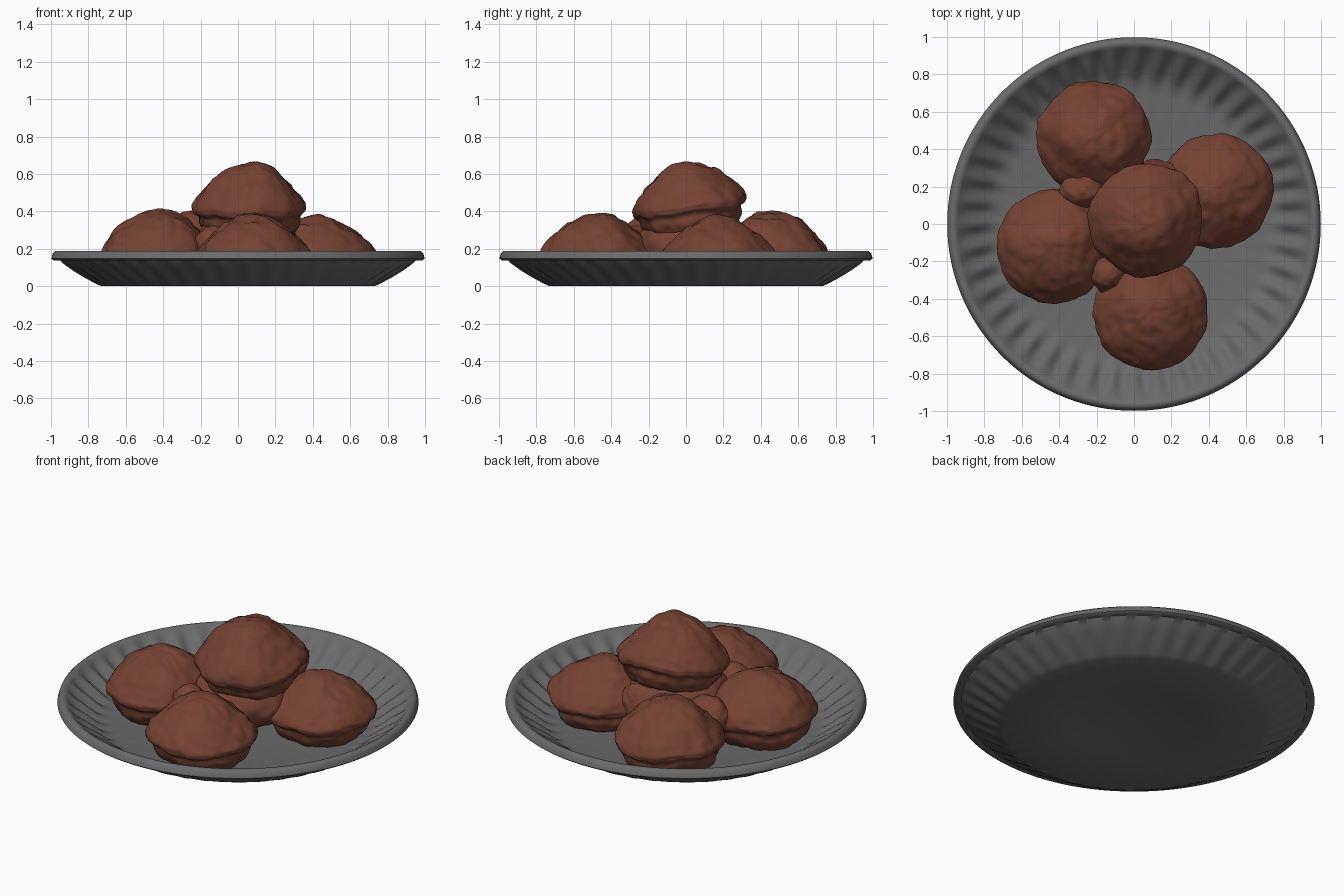
import bpy, bmesh
from math import sin, cos, pi, atan2, radians
from mathutils import Vector, Matrix, noise

cube = bpy.data.objects.get("Cube")
if cube:
    bpy.data.objects.remove(cube, do_unlink=True)


def make_material(name, color):
    mat = bpy.data.materials.new(name)
    mat.use_nodes = True
    mat.diffuse_color = color
    bsdf = mat.node_tree.nodes["Principled BSDF"]
    bsdf.inputs["Base Color"].default_value = color
    bsdf.inputs["Roughness"].default_value = 0.8
    return mat


plate_grey = make_material("plate grey", (0.145, 0.145, 0.145, 1))
chocolate = make_material("chocolate brown", (0.18, 0.055, 0.032, 1))


def lathe(profile, segments, steps=1):
    """Revolve (radius, z) points whose two ends lie on the axis."""
    pts = []
    for a, b in zip(profile, profile[1:]):
        pts += [Vector(a).lerp(Vector(b), i / steps) for i in range(steps)]
    bm = bmesh.new()
    rings = [[bm.verts.new((r * cos(2 * pi * k / segments),
                            r * sin(2 * pi * k / segments), z))
              for k in range(segments)] for r, z in pts[1:]]
    start = bm.verts.new((0, 0, profile[0][1]))
    end = bm.verts.new((0, 0, profile[-1][1]))
    for k in range(segments):
        n = (k + 1) % segments
        bm.faces.new((start, rings[0][k], rings[0][n]))
        bm.faces.new((end, rings[-1][n], rings[-1][k]))
        for lo, hi in zip(rings, rings[1:]):
            bm.faces.new((lo[k], hi[k], hi[n], lo[n]))
    bmesh.ops.recalc_face_normals(bm, faces=bm.faces)
    return bm


def roughen(bm, seed):
    """Push the surface along its normals into a lumpy baked crust."""
    bm.normal_update()
    moves = []
    for v in bm.verts:
        p = v.co + Vector((seed, seed * 2, 0))
        amount = (0.016 * noise.noise(p * 6) + 0.009 * noise.noise(p * 14)
                  + 0.006 * noise.noise(p * 28))
        moves.append(v.normal * amount)
    for v, move in zip(bm.verts, moves):
        v.co += move


def finish(bm, name, materials, angle=60):
    mesh = bpy.data.meshes.new(name)
    bm.to_mesh(mesh)
    bm.free()
    for mat in materials:
        mesh.materials.append(mat)
    obj = bpy.data.objects.new(name, mesh)
    bpy.context.collection.objects.link(obj)
    bpy.ops.object.select_all(action='DESELECT')
    obj.select_set(True)
    bpy.context.view_layer.objects.active = obj
    bpy.ops.object.shade_smooth_by_angle(angle=radians(angle))
    return obj


# Plate: underside with a shallow recess, flared wall, rolled rim, fluted well
UNDERSIDE = [(0, 0.006), (0.34, 0.006), (0.36, 0), (0.73, 0), (0.76, 0.014),
             (0.82, 0.05), (0.88, 0.086), (0.93, 0.118), (0.955, 0.142)]
RIM = [(0.985, 0.138), (0.998, 0.148), (0.99, 0.175), (0.975, 0.189)]
WELL = [(0.955, 0.188), (0.94, 0.175), (0.91, 0.148), (0.87, 0.118),
        (0.83, 0.088), (0.79, 0.06), (0.75, 0.041), (0.70, 0.032), (0, 0.028)]
FLUTES = 44
bm = lathe(UNDERSIDE + RIM + WELL, FLUTES * 8)
inside = 0.145
for v in bm.verts:
    r = v.co.xy.length
    if 0.74 < r < 0.945:
        fade = sin(pi * (r - 0.74) / 0.205)
        wave = cos(FLUTES * atan2(v.co.y, v.co.x))
        wall_mid = 0.02 + (r - 0.74) * 0.62
        depth = 0.011 if v.co.z > wall_mid else 0.004
        v.co.z += depth * fade * wave
        v.co.xy *= 1 - depth * fade * wave
finish(bm, "plate", [plate_grey], 50)

# Muffins: domed crown, overhanging lip, tapered cup
MUFFIN = [(0, 0), (0.08, -0.014), (0.16, -0.058), (0.23, -0.115),
          (0.28, -0.175), (0.307, -0.222), (0.302, -0.25), (0.275, -0.27),
          (0.27, -0.31), (0.235, -0.37), (0, -0.37)]


def muffin(name, x, y, top, height, tilt=(0, 0), size=1.0, patch=False):
    bm = lathe(MUFFIN, 96, 4)
    bmesh.ops.smooth_vert(bm, verts=bm.verts, factor=0.5,
                          use_axis_x=True, use_axis_y=True, use_axis_z=True)
    # Wavy lip
    for v in bm.verts:
        r = v.co.xy.length
        if r > 0.15:
            v.co.z += 0.02 * noise.noise(Vector((v.co.x * 4 + x * 9, v.co.y * 4, y)))
    roughen(bm, x * 11 + y * 7)
    # Bare grey strip low on one cup
    if patch:
        for f in bm.faces:
            c = f.calc_center_median()
            if -0.36 < c.z < -0.295 and abs(atan2(c.y, c.x) - radians(38)) < 0.62:
                f.material_index = 1
    bm.transform(Matrix.Diagonal((size, size, height / 0.37, 1)))
    bm.transform(Matrix.Rotation(tilt[0], 4, 'X') @ Matrix.Rotation(tilt[1], 4, 'Y'))
    bm.transform(Matrix.Translation((x, y, top)))
    mats = [chocolate, plate_grey] if patch else [chocolate]
    return finish(bm, name, mats)


muffin("back_muffin", -0.215, 0.46, 0.41, 0.38)
muffin("left_muffin", 0.435, 0.18, 0.375, 0.345, patch=True)
muffin("right_muffin", -0.43, -0.12, 0.412, 0.38)
muffin("front_muffin", 0.09, -0.475, 0.393, 0.362)
muffin("top_muffin", 0.065, -0.01, 0.662, 0.38, tilt=(0.14, 0))


# Soft crumb bridging the muffins where they baked together
def crumb(name, center, scale):
    bm = bmesh.new()
    bmesh.ops.create_icosphere(bm, subdivisions=5, radius=1)
    bm.transform(Matrix.Translation(center) @ Matrix.Diagonal((*scale, 1)))
    roughen(bm, center[0] * 5)
    finish(bm, name, [chocolate])


crumb("crumb_core", (0.04, 0.02, 0.21), (0.29, 0.29, 0.18))
crumb("crumb_bridge_back_right", (-0.27, 0.17, 0.2), (0.13, 0.1, 0.13))
crumb("crumb_bridge_back_left", (0.12, 0.26, 0.19), (0.14, 0.08, 0.13))
crumb("crumb_bridge_front", (-0.13, -0.27, 0.19), (0.1, 0.1, 0.13))
